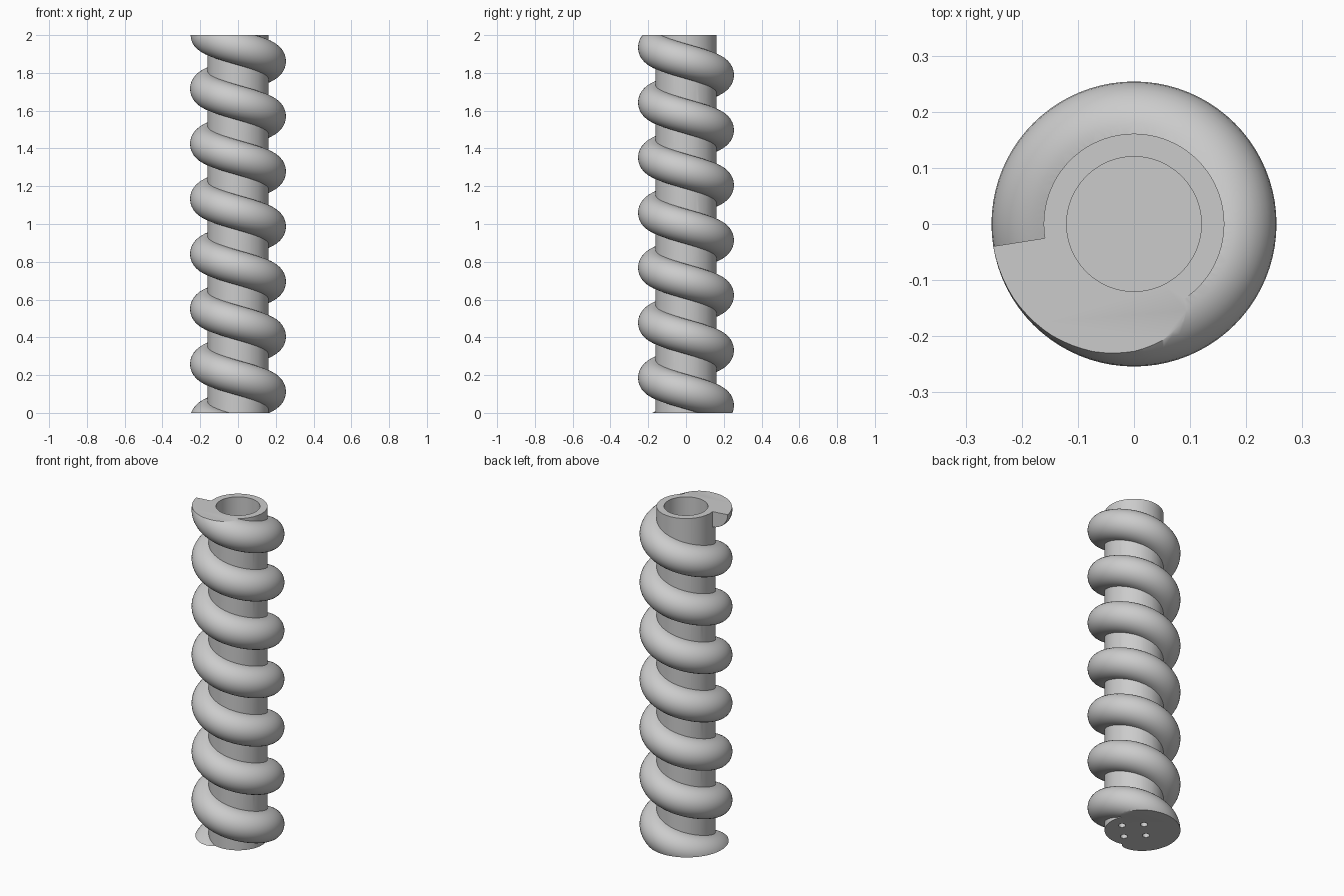
import bpy, bmesh, math

if "Cube" in bpy.data.objects:
    bpy.data.objects.remove(bpy.data.objects["Cube"])

HEIGHT, CORE_R, BORE_R = 2.0, 0.161, 0.12
THREAD_R = 0.093            # round thread profile, centred on the core surface
PITCH = 0.2915
END_ANGLE = math.radians(189)   # thread stops here, level with the top
TURNS, STEPS, SIDES = 7.6, 80, 16

steel = bpy.data.materials.new("plain_grey")
steel.diffuse_color = (0.6, 0.6, 0.6, 1)
steel.use_nodes = True
steel.node_tree.nodes["Principled BSDF"].inputs["Base Color"].default_value = steel.diffuse_color


def add_object(name, bm):
    bmesh.ops.recalc_face_normals(bm, faces=bm.faces)
    mesh = bpy.data.meshes.new(name)
    bm.to_mesh(mesh)
    bm.free()
    mesh.materials.append(steel)
    ob = bpy.data.objects.new(name, mesh)
    bpy.context.collection.objects.link(ob)
    return ob


def cylinder(name, r, z0, z1, x=0, y=0, segments=96):
    bm = bmesh.new()
    bmesh.ops.create_cone(bm, cap_ends=True, segments=segments,
                          radius1=r, radius2=r, depth=z1 - z0)
    bmesh.ops.translate(bm, verts=bm.verts, vec=(x, y, (z0 + z1) / 2))
    return add_object(name, bm)


def combine(target, tool, operation):
    mod = target.modifiers.new(operation.lower(), 'BOOLEAN')
    mod.operation, mod.object, mod.solver = operation, tool, 'EXACT'
    bpy.context.view_layer.objects.active = target
    bpy.ops.object.modifier_apply(modifier=mod.name)
    bpy.data.objects.remove(tool)


# Spiral thread: half-round profile swept down around the core
bm = bmesh.new()
profile = [(CORE_R + THREAD_R * math.cos(a), THREAD_R * math.sin(a))
           for a in (math.pi * (i / SIDES - 0.5) for i in range(SIDES + 1))]
profile += [(0.14, THREAD_R), (0.14, -THREAD_R)]
rings = []
for i in range(int(TURNS * STEPS) + 1):
    a = END_ANGLE + 2 * math.pi * i / STEPS
    z = HEIGHT - PITCH * i / STEPS
    rings.append([bm.verts.new((r * math.cos(a), r * math.sin(a), z + h))
                  for r, h in profile])
n = len(profile)
for lower, upper in zip(rings, rings[1:]):
    for j in range(n):
        k = (j + 1) % n
        bm.faces.new((lower[j], lower[k], upper[k], upper[j]))
bm.faces.new(rings[0])
bm.faces.new(rings[-1])
thread = add_object("thread", bm)

# Core joined with the thread, then trimmed flat at both ends
screw = cylinder("screw_shaft", CORE_R, -0.4, HEIGHT + 0.4)
combine(screw, thread, 'UNION')
combine(screw, cylinder("end_trim", 0.6, 0, HEIGHT, segments=8), 'INTERSECT')

# Blind bore in the top and four small holes in the base
combine(screw, cylinder("bore", BORE_R, 1.0, HEIGHT + 0.1), 'DIFFERENCE')
for i in range(4):
    a = i * math.pi / 2
    combine(screw, cylinder("base_hole", 0.02, -0.1, 0.1, 0.085 * math.cos(a),
                            0.085 * math.sin(a), 24), 'DIFFERENCE')

# Smooth round faces, crisp rims
screw.select_set(True)
bpy.context.view_layer.objects.active = screw
bpy.ops.object.shade_smooth_by_angle(angle=math.radians(35))
